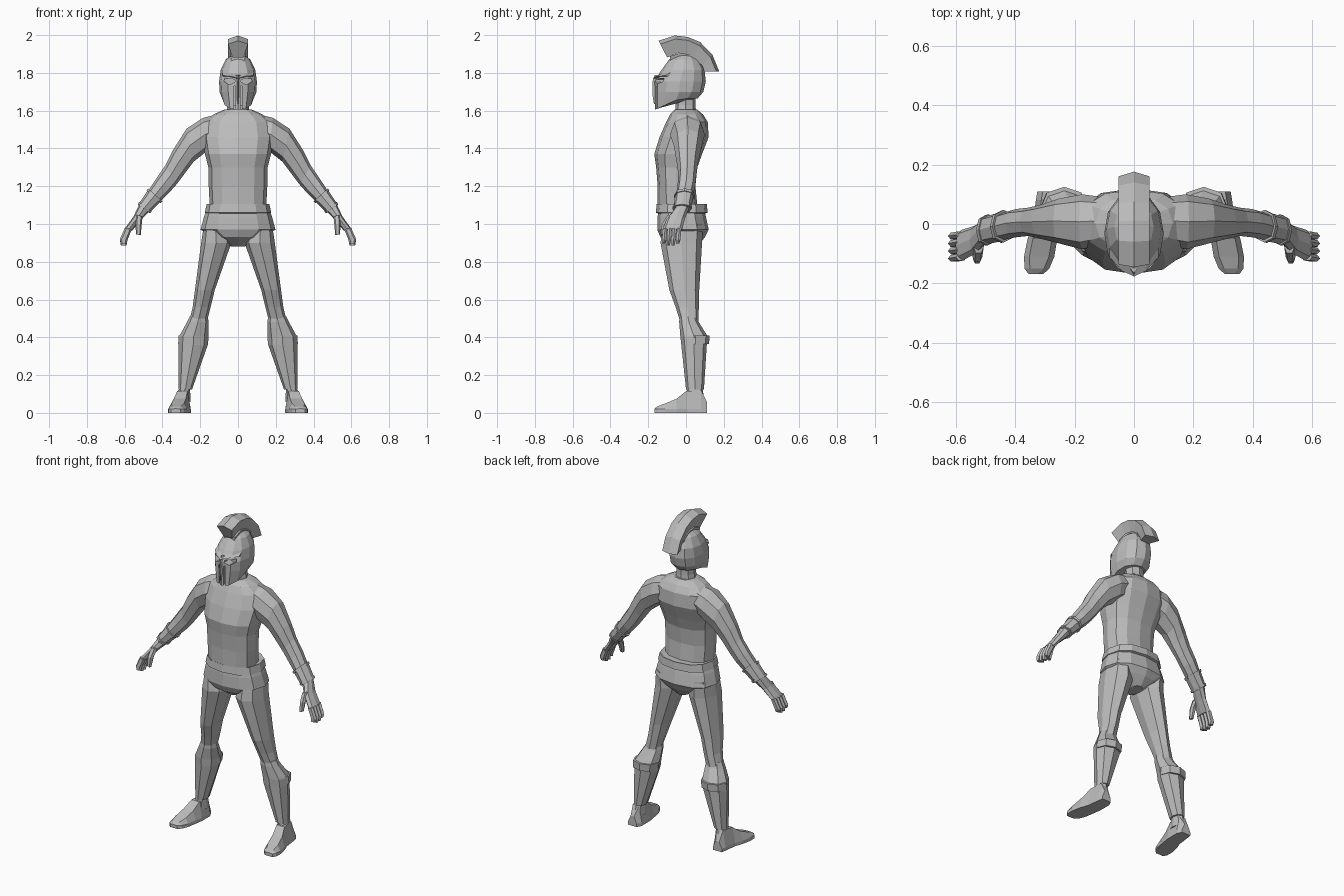
import bpy, bmesh, math
from mathutils import Vector

grey = bpy.data.materials.new("plain grey")
grey.diffuse_color = (0.5, 0.5, 0.5, 1)


def loft(name, rings, mirror=False):
    """Skin a list of equal-length point rings and cap both ends."""
    bm = bmesh.new()
    rows = [[bm.verts.new(p) for p in r] for r in rings]
    n = len(rows[0])
    for a, b in zip(rows, rows[1:]):
        for i in range(n):
            j = (i + 1) % n
            bm.faces.new((a[i], a[j], b[j], b[i]))
    bm.faces.new(rows[0][::-1])
    bm.faces.new(rows[-1])
    bmesh.ops.recalc_face_normals(bm, faces=bm.faces)
    me = bpy.data.meshes.new(name)
    bm.to_mesh(me)
    bm.free()
    me.materials.append(grey)
    ob = bpy.data.objects.new(name, me)
    bpy.context.collection.objects.link(ob)
    if mirror:
        ob.modifiers.new("mirror", 'MIRROR').use_mirror_merge = False
    return ob


def oval(c, u, v, n, p=1.0):
    """Closed ring round c with half axes u and v; p < 1 makes it boxier."""
    c, u, v = Vector(c), Vector(u), Vector(v)
    pts = []
    for i in range(n):
        a = 2 * math.pi * i / n
        s, t = math.cos(a), math.sin(a)
        pts.append(c + u * math.copysign(abs(s) ** p, s) * (abs(s) > 1e-6)
                   + v * math.copysign(abs(t) ** p, t) * (abs(t) > 1e-6))
    return pts


def flat(z, x0, x1, y0, y1, n=8, p=0.9):
    """Horizontal ring with a corner at the front."""
    return oval(((x0 + x1) / 2, (y0 + y1) / 2, z), (0, (y0 - y1) / 2, 0),
                ((x1 - x0) / 2, 0, 0), n, p)


def limb(xt, zt, xb, zb, y0, y1, grow=1.0, n=8):
    """Slanted limb ring from its upper and lower corner."""
    return oval(((xt + xb) / 2, (y0 + y1) / 2, (zt + zb) / 2),
                Vector(((xt - xb) / 2, 0, (zt - zb) / 2)) * grow,
                (0, (y1 - y0) / 2 * grow, 0), n, 0.88)


def mix(a, b, t):
    return [p + (q - p) * t for p, q in zip(a, b)]


# torso and neck
loft("torso", [flat(z, -w, w, a, b, 12, 0.85) for z, w, a, b in (
    (1.06, .145, -.145, .07), (1.10, .15, -.15, .06), (1.20, .155, -.15, .05),
    (1.30, .157, -.158, .06), (1.37, .175, -.168, .085), (1.46, .19, -.14, .12),
    (1.54, .175, -.105, .115), (1.58, .13, -.085, .09), (1.605, .075, -.06, .06))])
loft("neck", [flat(1.57, -.065, .065, -.06, .055), flat(1.63, -.055, .055, -.055, .05),
              flat(1.72, -.055, .055, -.06, .05)])

# briefs and belt
loft("briefs", [flat(z, -w, w, a, b, 12, 0.85) for z, w, a, b in (
    (1.10, .155, -.145, .09), (1.04, .18, -.15, .105), (.97, .198, -.152, .12),
    (.93, .13, -.135, .10), (.88, .035, -.06, .06))])
loft("belt", [flat(z, -w, w, a, b, 12, 0.85) for z, w, a, b in (
    (1.10, .155, -.145, .095), (1.105, .166, -.155, .11),
    (1.06, .176, -.16, .115), (1.055, .165, -.145, .1))])

# legs
loft("leg", [flat(*r) for r in (
    (1.0, .06, .18, -.12, .09), (.90, .035, .195, -.135, .085),
    (.65, .123, .228, -.088, .07), (.56, .145, .24, -.055, .068),
    (.48, .165, .26, -.03, .065), (.30, .19, .29, -.01, .08))], True)
greave = [flat(*r) for r in (
    (.51, .16, .255, -.035, .055), (.48, .155, .27, -.036, .068),
    (.405, .157, .312, -.03, .115), (.36, .16, .314, -.025, .11),
    (.125, .243, .314, 0, .095))]
loft("greave", greave, True)
loft("greave_cuff", [flat(.41, .155, .314, -.022, .125), flat(.365, .159, .317, -.02, .122)], True)
loft("ankle", [flat(.14, .255, .31, .01, .085), flat(.06, .25, .325, -.01, .1)], True)

# feet, heel to toe
loft("foot", [[(x0, y, 0), (x0, y, .02), (x0 + .018, y, h), (x1 - .018, y, h),
               (x1, y, .02), (x1, y, 0)] for y, x0, x1, h in (
    (.11, .265, .325, .06), (.08, .25, .33, .12), (0, .25, .34, .115),
    (-.05, .258, .358, .075), (-.11, .268, .37, .05), (-.15, .285, .368, .035),
    (-.168, .305, .355, .022))], True)

# arms
arm = [limb(*r) for r in (
    (.09, 1.585, .11, 1.42, -.065, .09), (.185, 1.562, .165, 1.385, -.085, .10),
    (.272, 1.505, .235, 1.33, -.065, .085), (.345, 1.39, .28, 1.27, -.05, .065),
    (.385, 1.31, .325, 1.21, -.04, .055), (.433, 1.24, .365, 1.165, -.045, .05),
    (.525, 1.10, .475, 1.06, -.065, .02))]
loft("arm", arm, True)
fat = [limb(.436, 1.235, .365, 1.165, -.047, .05, 1.06),
       limb(.527, 1.10, .473, 1.06, -.065, .022, 1.08)]
loft("bracer", [mix(*fat, .42), fat[1]], True)
for name, s in (("bracer_upper_rim", .38), ("bracer_lower_rim", .9)):
    loft(name, [[c + (p - c) * 1.1 for p in r for c in [sum(r, Vector()) / 8]]
                for r in (mix(*fat, s), mix(*fat, s + .09))], True)

# hands: palm, four fingers, thumb
loft("palm", [limb(*r) for r in (
    (.525, 1.10, .475, 1.06, -.06, .015), (.553, 1.04, .515, 1.02, -.10, -.005),
    (.60, .975, .56, .965, -.125, -.02))], True)
for i in range(4):
    y = -.124 + i * .025
    tip = .885 + (.012 if i in (0, 3) else 0)
    loft("finger_%d" % (i + 1), [limb(*r, n=6) for r in (
        (.599, .98, .562, .972, y, y + .026), (.626, .918, .585, .915, y - .004, y + .021),
        (.62, tip, .59, tip, y - .004, y + .014))], True)
loft("thumb", [limb(*r, n=6) for r in (
    (.54, 1.05, .505, 1.04, -.10, -.05), (.543, 1.0, .51, .995, -.13, -.09),
    (.54, .945, .515, .94, -.135, -.11))], True)

# helmet: dome with cheek pieces sloping down to the front
shell = [flat(z, -w, w, a, b, 12, 0.92) for z, w, a, b in (
    (1.895, .035, -.05, .04), (1.87, .066, -.09, .07), (1.815, .092, -.13, .098),
    (1.755, .1, -.168, .105), (1.70, .098, -.166, .092))]
rim = flat(0, -.08, .08, -.165, .062, 12, 0.92)
for p in rim:
    p.z = min(1.665, 1.605 + (p.y + .165) * .45)
helmet = loft("helmet", shell + [rim])


def cutter(name, pts):
    """Hidden prism along y, taken out of both sides of the helmet face."""
    ob = loft(name, [[(x, y, z) for x, z in pts] for y in (-.22, -.105)], True)
    ob.hide_render = True
    ob.hide_viewport = True
    ob.display_type = 'WIRE'
    m = helmet.modifiers.new(name, 'BOOLEAN')
    m.operation, m.solver, m.object = 'DIFFERENCE', 'EXACT', ob


cutter("eye_cutter", [(.016, 1.752), (.045, 1.738), (.075, 1.755), (.07, 1.772), (.016, 1.765)])
cutter("cheek_gap_cutter", [(.012, 1.58), (.02, 1.58), (.022, 1.73), (.014, 1.73)])

# brow ridge and nose guard
loft("brow", [[(x, y, z), (x, y + .03, z + .016), (x, y + .03, z - .006)] for x, y, z in (
    (0, -.176, 1.772), (.04, -.158, 1.782), (.082, -.112, 1.786))], True)
loft("nose_guard", [[(-w, -.15, z), (0, y, z), (w, -.15, z)] for z, w, y in (
    (1.79, .012, -.165), (1.755, .013, -.178), (1.68, .013, -.177), (1.635, .006, -.17))])

# crest: ridged strip following the dome
arc = (  # outer y, z, inner y, z
    (-.145, 1.97, -.10, 1.882), (-.06, 1.998, -.04, 1.905), (.01, 1.99, .01, 1.90),
    (.075, 1.963, .045, 1.875), (.14, 1.895, .085, 1.84), (.176, 1.808, .097, 1.808))
rows = []
for a, b, c, d in arc:
    o, i = Vector((0, a, b)), Vector((0, c, d))
    s = o + (i - o) * .2
    rows.append([o, s + Vector((.052, 0, 0)), i + Vector((.03, 0, 0)),
                 i - Vector((.03, 0, 0)), s - Vector((.052, 0, 0))])
loft("crest", rows)
loft("crest_base", [[(-.04, y, z), (.04, y, z), (.03, y, z - .04), (-.03, y, z - .04)]
                    for y, z in ((-.085, 1.888), (-.03, 1.905), (.03, 1.897), (.075, 1.865))])
